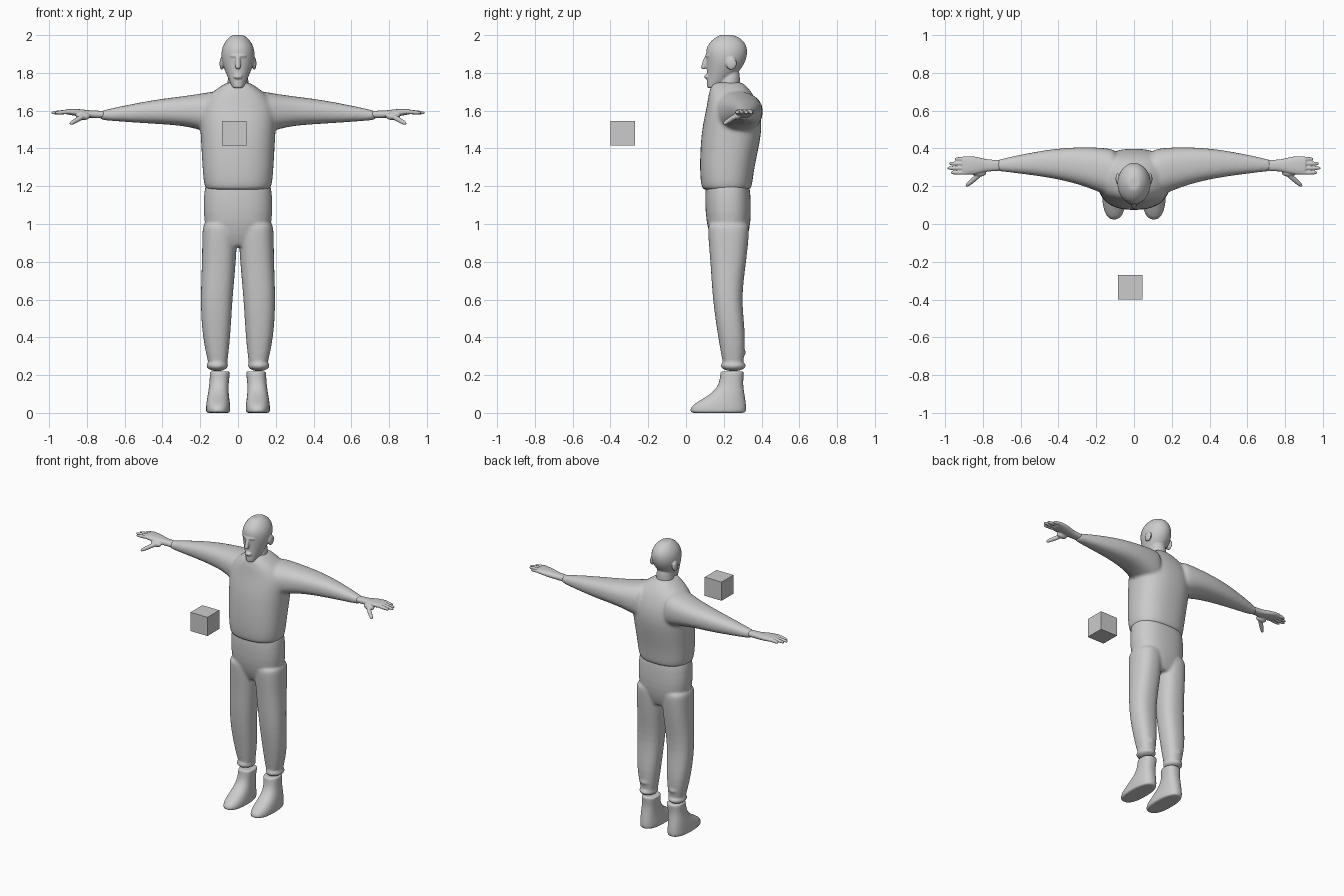
import bpy
import bmesh
import math
from mathutils import Matrix, Vector

default_cube = bpy.data.objects.get("Cube")
if default_cube:
    bpy.data.objects.remove(default_cube, do_unlink=True)

colour = (0.6, 0.6, 0.6, 1)
grey = bpy.data.materials.new("plain grey")
grey.use_nodes = True
grey.diffuse_color = colour
grey.node_tree.nodes["Principled BSDF"].inputs["Base Color"].default_value = colour


def skin(bm, loops):
    """Bridge a series of vertex loops and close both ends."""
    for low, high in zip(loops, loops[1:]):
        for i in range(len(low)):
            bm.faces.new((low[i - 1], low[i], high[i], high[i - 1]))
    bm.faces.new(loops[0])
    bm.faces.new(loops[-1])


def cross_section(bm, axis, ring, side, power, scale):
    """One rounded loop from a ring of (station, u min, u max, v min, v max)."""
    station, u_min, u_max, v_min, v_max = ring
    loop = []
    count = 24
    for i in range(count):
        angle = math.tau * (i + 0.5) / count
        c, s = math.cos(angle), math.sin(angle)
        reach_u = math.copysign(abs(c) ** (2 / power), c) * scale
        reach_v = math.copysign(abs(s) ** (2 / power), s) * scale
        u = (u_min + u_max) / 2 + (u_max - u_min) / 2 * reach_u
        v = (v_min + v_max) / 2 + (v_max - v_min) / 2 * reach_v
        x, y, z = (station, u, v) if axis == "x" else (u, v, station)
        loop.append(bm.verts.new((x * side, y, z)))
    return loop


def loft(bm, axis, rings, power=2.4, sides=(1,)):
    """Skin the rings on each requested side, with firm flat ends."""
    for side in sides:
        loops = [cross_section(bm, axis, rings[0], side, power, 0.85)]
        for ring in rings:
            loops.append(cross_section(bm, axis, ring, side, power, 1))
        loops.append(cross_section(bm, axis, rings[-1], side, power, 0.85))
        skin(bm, loops)


def centred(profile):
    """Turn (height, half width, front, back) into rings about the middle plane."""
    return [(z, -width, width, front, back) for z, width, front, back in profile]


def capsule(bm, start, end, radius):
    """A tapering rounded rod, used for fingers, nose and neck."""
    start, end = Vector(start), Vector(end)
    spin = (end - start).to_track_quat("Z", "Y")
    loops = []
    for along, swell in ((0, 0.8), (0.1, 1), (0.5, 1), (0.9, 0.8), (1, 0.4)):
        centre = start.lerp(end, along)
        turns = [math.tau * i / 12 for i in range(12)]
        loops.append([bm.verts.new(centre + spin @ Vector((math.cos(a), math.sin(a), 0)) * radius * swell)
                      for a in turns])
    skin(bm, loops)


def ball(bm, centre, radii):
    """An ellipsoid with the given centre and radii."""
    matrix = Matrix.Translation(centre) @ Matrix.Diagonal((*radii, 1))
    bmesh.ops.create_uvsphere(bm, u_segments=16, v_segments=8, radius=1, matrix=matrix)


def make_object(name, bm):
    bmesh.ops.recalc_face_normals(bm, faces=bm.faces)
    mesh = bpy.data.meshes.new(name)
    bm.to_mesh(mesh)
    bm.free()
    mesh.materials.append(grey)
    obj = bpy.data.objects.new(name, mesh)
    bpy.context.collection.objects.link(obj)
    return obj


def make_soft(name, bm, voxel, relax_steps):
    """Round the pieces and fuse them into one smooth surface."""
    obj = make_object(name, bm)
    rounding = obj.modifiers.new("round", "SUBSURF")
    rounding.levels = rounding.render_levels = 2
    fuse = obj.modifiers.new("fuse", "REMESH")
    fuse.mode = "VOXEL"
    fuse.voxel_size = voxel
    fuse.use_smooth_shade = True
    relax = obj.modifiers.new("relax", "SMOOTH")
    relax.iterations = relax_steps


both = (1, -1)

# Jacket: torso and both sleeves fused together
jacket = bmesh.new()
loft(jacket, "z", centred([
    (1.18, 0.18, 0.08, 0.35), (1.3, 0.19, 0.07, 0.36), (1.5, 0.2, 0.08, 0.41),
    (1.62, 0.21, 0.11, 0.39), (1.7, 0.14, 0.12, 0.35), (1.75, 0.06, 0.14, 0.3)]))
loft(jacket, "x", [
    (0.1, 0.13, 0.4, 1.46, 1.71), (0.25, 0.2, 0.41, 1.52, 1.68),
    (0.45, 0.25, 0.4, 1.53, 1.66), (0.73, 0.28, 0.34, 1.55, 1.6)], sides=both)
make_soft("jacket", jacket, 0.01, 6)

# Trousers: hips, two legs and bunched cuffs
trousers = bmesh.new()
loft(trousers, "z", centred([
    (0.88, 0.13, 0.15, 0.31), (1, 0.19, 0.1, 0.35), (1.22, 0.18, 0.1, 0.34)]))
loft(trousers, "z", [
    (0.23, 0.06, 0.15, 0.2, 0.3), (0.4, 0.04, 0.19, 0.17, 0.32), (0.6, 0.03, 0.2, 0.14, 0.29),
    (0.8, 0.01, 0.19, 0.13, 0.32), (1, 0, 0.19, 0.11, 0.34)], sides=both)
for side in both:
    for height in (0.25, 0.32):
        ball(trousers, (0.11 * side, 0.25, height), (0.06, 0.07, 0.03))
make_soft("trousers", trousers, 0.009, 3)

# Boots: long rounded feet rising into shafts with a cuff
boots = bmesh.new()
loft(boots, "z", [
    (0, 0.04, 0.17, 0.02, 0.32), (0.04, 0.04, 0.17, 0.02, 0.32), (0.1, 0.05, 0.16, 0.14, 0.31),
    (0.16, 0.05, 0.15, 0.18, 0.3), (0.22, 0.04, 0.15, 0.18, 0.31)], sides=both)
make_soft("boots", boots, 0.006, 2)

# Hands: wrist, palm, four fingers and a thumb on each side
for name, side in (("left_hand", 1), ("right_hand", -1)):
    hand = bmesh.new()
    loft(hand, "x", [
        (0.71, 0.28, 0.34, 1.56, 1.6), (0.78, 0.28, 0.34, 1.56, 1.6),
        (0.84, 0.26, 0.36, 1.57, 1.61), (0.91, 0.26, 0.36, 1.58, 1.61)])
    for i, tip in enumerate((0.97, 0.99, 0.98, 0.95)):
        y = 0.272 + 0.024 * i
        capsule(hand, (0.88, y, 1.596), (tip, y, 1.588), 0.012)
    ball(hand, (0.82, 0.27, 1.57), (0.04, 0.02, 0.02))
    capsule(hand, (0.82, 0.26, 1.57), (0.89, 0.2, 1.53), 0.014)
    for vert in hand.verts:
        vert.co.x *= side
    make_soft(name, hand, 0.004, 2)

# Head: skull, neck, nose, brow, lips and ears
head = bmesh.new()
loft(head, "z", centred([
    (1.72, 0.03, 0.11, 0.18), (1.79, 0.06, 0.11, 0.27), (1.86, 0.09, 0.11, 0.32),
    (1.93, 0.09, 0.1, 0.33), (1.98, 0.06, 0.14, 0.3), (2, 0.03, 0.18, 0.25)]), power=2)
capsule(head, (0, 0.22, 1.66), (0, 0.24, 1.84), 0.06)
capsule(head, (0, 0.09, 1.82), (0, 0.11, 1.89), 0.014)
ball(head, (0, 0.13, 1.89), (0.05, 0.03, 0.015))
ball(head, (0, 0.11, 1.78), (0.025, 0.015, 0.012))
for side in both:
    ball(head, (0.086 * side, 0.24, 1.85), (0.012, 0.03, 0.035))
make_soft("head", head, 0.005, 2)

# Plain box floating in front of the chest
box = bmesh.new()
bmesh.ops.create_cube(box, size=0.13, matrix=Matrix.Translation((-0.02, -0.335, 1.48)))
make_object("floating_box", box)
